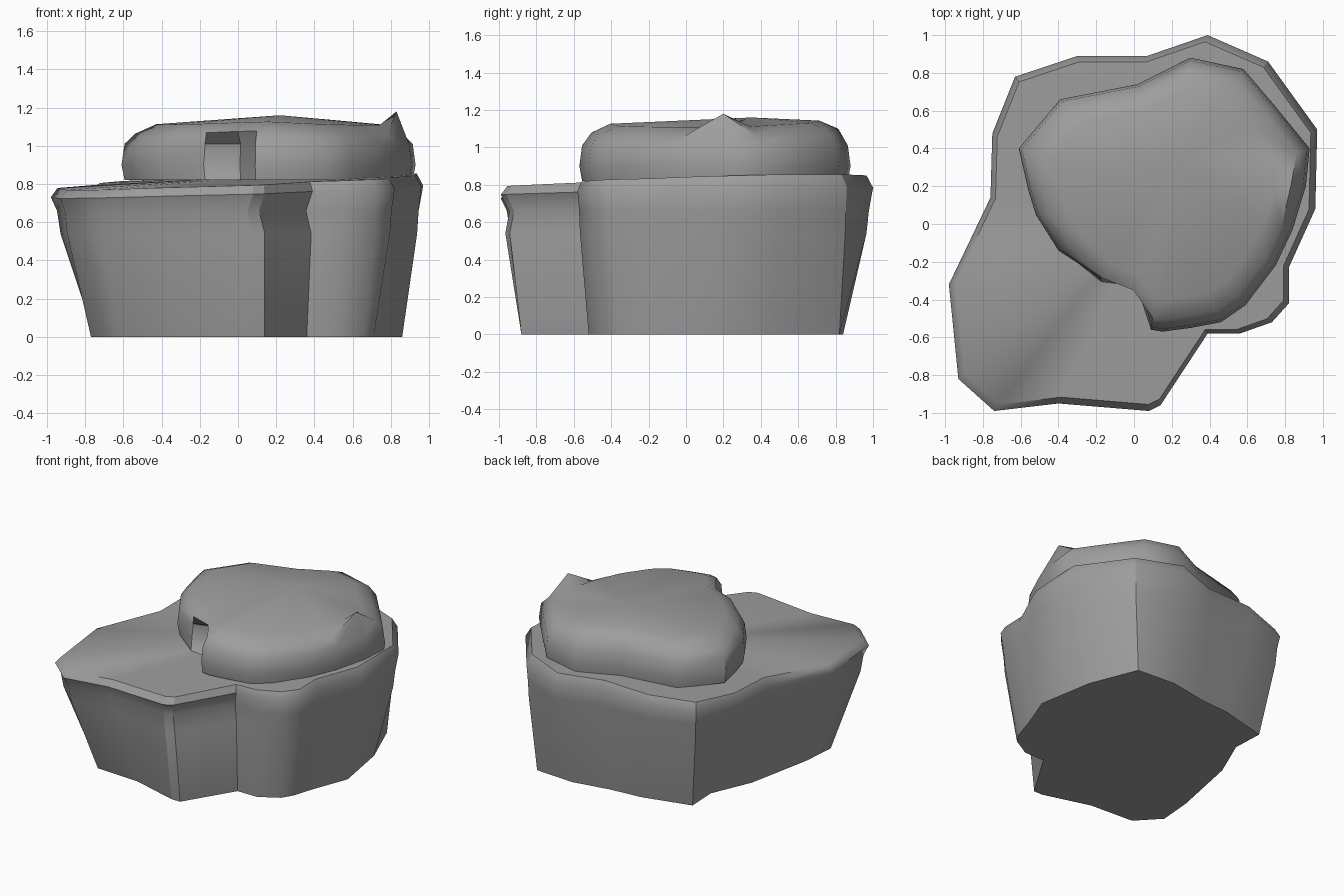
import bpy
import bmesh
import math
from mathutils import Vector

default_cube = bpy.data.objects.get("Cube")
if default_cube:
    bpy.data.objects.remove(default_cube, do_unlink=True)

stone = bpy.data.materials.new("stone_grey")
stone.use_nodes = True
grey = (0.34, 0.34, 0.34, 1)
stone.diffuse_color = grey
stone.node_tree.nodes["Principled BSDF"].inputs["Base Color"].default_value = grey


def loft(name, rings, floor, peak, angle, creases=()):
    """Skin closed rings from bottom to top, cap both ends, sharpen crease columns."""
    bm = bmesh.new()
    loops = [[bm.verts.new(p) for p in ring] for ring in rings]
    count = len(loops[0])
    for lower, upper in zip(loops, loops[1:]):
        for i in range(count):
            j = (i + 1) % count
            bm.faces.new((lower[i], lower[j], upper[j], upper[i]))
        for i in creases:
            bm.edges.get((lower[i], upper[i])).smooth = False
    low, high = bm.verts.new(floor), bm.verts.new(peak)
    for i in range(count):
        j = (i + 1) % count
        bm.faces.new((loops[0][j], loops[0][i], low))
        bm.faces.new((loops[-1][i], loops[-1][j], high))
    bmesh.ops.recalc_face_normals(bm, faces=bm.faces)
    mesh = bpy.data.meshes.new(name)
    bm.to_mesh(mesh)
    bm.free()
    mesh.materials.append(stone)
    obj = bpy.data.objects.new(name, mesh)
    bpy.context.collection.objects.link(obj)
    bpy.ops.object.select_all(action="DESELECT")
    obj.select_set(True)
    bpy.context.view_layer.objects.active = obj
    bpy.ops.object.shade_smooth_by_angle(angle=math.radians(angle))


def shrink(outline, center, factor, height):
    """Scale an outline about a centre; height is a function of the new point."""
    result = []
    for p in outline:
        q = center + (Vector(p) - center) * factor
        result.append(Vector((q.x, q.y, height(q.x, q.y))))
    return result


# Lower boulder: footprint, and the overhanging rim near the top
foot = [(-.62, -.76), (-.28, -.78), (.07, -.88), (.14, -.88), (.36, -.52),
        (.52, -.52), (.66, -.44), (.71, -.36), (.76, -.2), (.86, .06),
        (.79, .47), (.65, .82), (.35, .84), (.07, .79), (-.17, .77),
        (-.53, .68), (-.52, .45), (-.65, .15), (-.75, -.35), (-.77, -.6)]
rim = [(-.74, -.99), (-.4, -.95), (.08, -.99), (.14, -.96), (.39, -.58),
       (.56, -.58), (.73, -.52), (.82, -.42), (.82, -.23), (.96, .08),
       (.97, .5), (.71, .86), (.39, 1), (.07, .89), (-.3, .89),
       (-.63, .78), (-.75, .48), (-.76, .14), (-.98, -.32), (-.93, -.82)]


def wall(t, z):
    return [Vector((*Vector(a).lerp(Vector(b), t), z)) for a, b in zip(foot, rim)]


def rim_height(x, y):
    return .76 + .025 * x + .015 * y


def ledge_height(x, y):
    return .815 + .03 * x + .025 * y


origin = Vector((0, 0))
rings = [wall(0, 0), wall(.78, .54), wall(.86, .66),
         shrink(rim, origin, 1, rim_height),
         shrink(rim, origin, .965, ledge_height)]
# Undercut below the lip beside the notch
for i in (2, 3, 4):
    rings[2][i] += Vector((-.03, .03, 0))
loft("lower_boulder", rings, (0, 0, 0), (.1, .1, .84), 50, (2, 3, 4, 11, 15))

# Upper boulder: rounded slab with a hollow on the front and a raised corner
slab = [(-.61, .4), (-.56, .18), (-.52, .05), (-.4, -.14), (-.2, -.33),
        (-.02, -.4), (.09, -.56), (.15, -.57), (.3, -.55), (.46, -.52),
        (.59, -.43), (.75, -.22), (.84, -.03), (.91, .2), (.93, .4),
        (.75, .62), (.58, .82), (.3, .88), (.02, .74), (-.39, .66)]
middle = Vector((.18, .15))


def crown(x, y):
    return 1.135 - .05 * abs(x - .15) + .02 * y


rings = [shrink(slab, middle, .98, lambda x, y: .82),
         shrink(slab, middle, 1, lambda x, y: .9),
         shrink(slab, middle, .98, lambda x, y: 1.01),
         shrink(slab, middle, .91, lambda x, y: crown(x, y) - .045),
         shrink(slab, middle, .77, crown)]

# Hollow under the front lip
for ring, depth in zip(rings, (.06, .18, .16)):
    ring[5] += Vector((.03, depth, 0))
    ring[4] += Vector((.02, depth / 4, 0))
# Raised corner on the left side
rings[3][13] = Vector((.83, .2, 1.18))
loft("upper_boulder", rings, (*middle, .82), (.22, .35, 1.16), 45)
